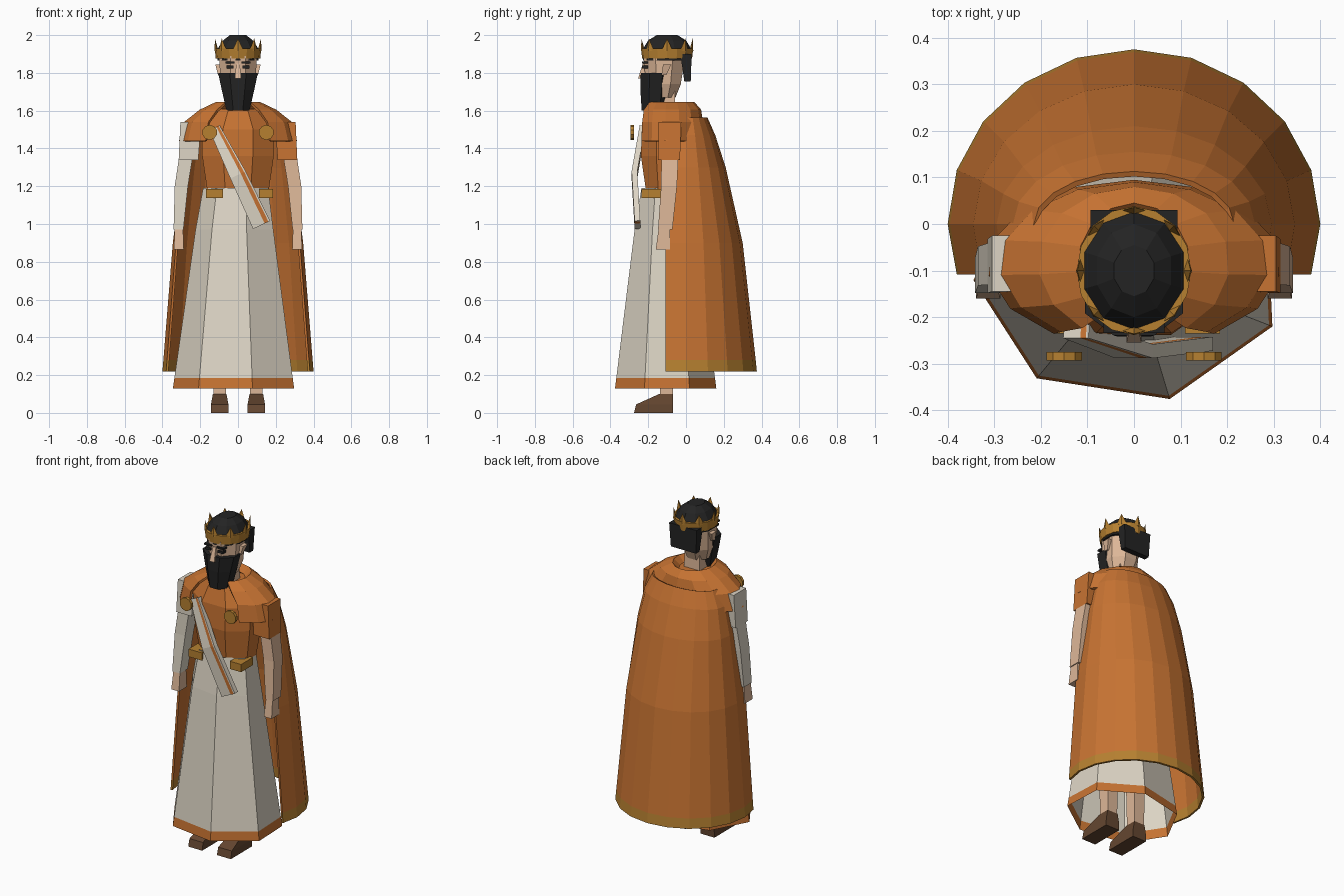
import bpy, bmesh, math
from mathutils import Matrix, Vector

if "Cube" in bpy.data.objects:
    bpy.data.objects.remove(bpy.data.objects["Cube"])


def mat(name, r, g, b):
    m = bpy.data.materials.new(name)
    lin = [((c / 255 + 0.055) / 1.055) ** 2.4 for c in (r, g, b)]
    m.diffuse_color = (*lin, 1)
    m.use_nodes = True
    m.node_tree.nodes["Principled BSDF"].inputs["Base Color"].default_value = m.diffuse_color
    return m


ORANGE = mat("orange_cloth", 199, 115, 50)
IVORY = mat("ivory_cloth", 221, 213, 197)
SKIN = mat("skin", 221, 183, 152)
GOLD = mat("gold", 182, 128, 48)
BROWN = mat("brown_leather", 100, 70, 48)
BLACK = mat("black_hair", 35, 35, 35)


def finish(name, bm, mats):
    me = bpy.data.meshes.new(name)
    bm.to_mesh(me)
    bm.free()
    for m in mats:
        me.materials.append(m)
    ob = bpy.data.objects.new(name, me)
    bpy.context.collection.objects.link(ob)
    return ob


def loft(name, rings, mats, n=8, phase=0.0, arc=360, caps=True, band=None, min_y=None):
    """Skin rings (z, cx, cy, rx, ry) from low to high; band maps ring step to material."""
    bm = bmesh.new()
    closed = arc == 360
    count = n if closed else n + 1
    rows = []
    for z, cx, cy, rx, ry in rings:
        row = []
        for i in range(count):
            a = math.radians(phase + arc * i / n)
            y = cy + ry * math.sin(a)
            if min_y is not None and i in (0, n):
                y = min_y
            row.append(bm.verts.new((cx + rx * math.cos(a), y, z)))
        rows.append(row)
    for k in range(len(rows) - 1):
        for i in range(n):
            j = (i + 1) % count
            f = bm.faces.new((rows[k][i], rows[k][j], rows[k + 1][j], rows[k + 1][i]))
            f.material_index = band(k) if band else 0
    if caps and closed:
        bm.faces.new(rows[0][::-1])
        bm.faces.new(rows[-1])
    return finish(name, bm, mats)


def post(name, rings, m):
    """Square section limb: rings of (z, cx, cy, half_x, half_y)."""
    r2 = math.sqrt(2)
    return loft(name, [(z, x, y, a * r2, b * r2) for z, x, y, a, b in rings], [m], 4, 45)


def box(name, lo, hi, m):
    cx, cy = (lo[0] + hi[0]) / 2, (lo[1] + hi[1]) / 2
    hx, hy = (hi[0] - lo[0]) / 2, (hi[1] - lo[1]) / 2
    return post(name, [(lo[2], cx, cy, hx, hy), (hi[2], cx, cy, hx, hy)], m)


def thicken(ob, t):
    s = ob.modifiers.new("thickness", "SOLIDIFY")
    s.thickness = t
    s.offset = -1


# Seven-sided skirt with an orange hem
loft("skirt", [(0.13, -0.01, -0.11, 0.335, 0.275), (0.185, -0.01, -0.11, 0.327, 0.268),
               (0.97, -0.01, -0.11, 0.215, 0.168), (1.19, -0.005, -0.11, 0.18, 0.13)],
     [IVORY, ORANGE], 7, -75, caps=False, band=lambda k: 1 if k == 0 else 0)

# Tunic
loft("tunic", [(1.17, 0, -0.1, 0.175, 0.12), (1.36, 0, -0.1, 0.205, 0.15),
               (1.5, 0, -0.1, 0.21, 0.145), (1.61, 0, -0.1, 0.13, 0.11)], [ORANGE], 8, 22.5)

# Long cape, open at the front, with a gold hem
cape = loft("cape", [(0.22, 0, 0, 0.40, 0.375), (0.28, 0, 0, 0.395, 0.369),
                     (0.9, 0, 0, 0.345, 0.30), (1.3, 0, 0, 0.295, 0.21),
                     (1.47, 0, 0, 0.26, 0.155), (1.565, 0, 0, 0.215, 0.113)],
            [ORANGE, GOLD], 12, -18, 216, band=lambda k: 1 if k == 0 else 0, min_y=-0.108)
thicken(cape, 0.012)

# Shoulder mantle, open over the chest
mantle = loft("mantle", [(1.44, 0, -0.085, 0.315, 0.18), (1.54, 0, -0.085, 0.288, 0.175),
                         (1.605, 0, -0.085, 0.205, 0.165), (1.645, 0, -0.085, 0.12, 0.13),
                         (1.61, 0, -0.085, 0.085, 0.095)], [ORANGE], 12, -57, 294)
thicken(mantle, 0.015)

# Arms: one bare forearm, one long sleeve
for side, s, upper, fore in (("left", 1, ORANGE, SKIN), ("right", -1, IVORY, IVORY)):
    post(side + "_sleeve", [(1.34, s * 0.262, -0.09, 0.052, 0.058),
                            (1.54, s * 0.25, -0.085, 0.055, 0.06)], upper)
    post(side + "_forearm", [(0.97, s * 0.315, -0.11, 0.026, 0.038),
                             (1.2, s * 0.3, -0.09, 0.035, 0.042),
                             (1.36, s * 0.275, -0.085, 0.036, 0.045)], fore)
    post(side + "_hand", [(0.865, s * 0.313, -0.122, 0.026, 0.038),
                          (0.975, s * 0.313, -0.115, 0.022, 0.03)], SKIN)
    # Legs and wedge shoes
    post(side + "_leg", [(0.07, s * 0.097, -0.103, 0.033, 0.033),
                         (0.9, s * 0.097, -0.103, 0.045, 0.045)], SKIN)
    post(side + "_shoe", [(0.0, s * 0.097, -0.172, 0.047, 0.103),
                          (0.045, s * 0.097, -0.166, 0.046, 0.098),
                          (0.1, s * 0.097, -0.105, 0.036, 0.037)], BROWN)
    # Brooch disc facing forward
    bm = bmesh.new()
    bmesh.ops.create_cone(bm, cap_ends=True, segments=10, radius1=0.04, radius2=0.04, depth=0.018,
                          matrix=Matrix.Translation((s * 0.15, -0.284, 1.485))
                          @ Matrix.Rotation(math.pi / 2, 4, "X"))
    finish(side + "_brooch", bm, [GOLD])
    # Eyes, brows and ears
    box(side + "_eye", (s * 0.042 - 0.018, -0.232, 1.824), (s * 0.042 + 0.018, -0.2, 1.838), BLACK)
    box(side + "_brow", (s * 0.042 - 0.024, -0.234, 1.85), (s * 0.042 + 0.024, -0.2, 1.86), BLACK)
    post(side + "_ear", [(1.79, s * 0.1, -0.115, 0.006, 0.012),
                         (1.845, s * 0.107, -0.1, 0.013, 0.022)], SKIN)

# Belt pieces showing at the waist
box("belt_right", (-0.17, -0.235, 1.138), (-0.08, -0.12, 1.185), GOLD)
box("belt_left", (0.11, -0.235, 1.138), (0.185, -0.12, 1.185), GOLD)

# Diagonal sash: bands across its width, with an orange stripe
path = [Vector((-0.125, -0.245, 1.51)), Vector((0.0, -0.288, 1.26)), Vector((0.125, -0.272, 0.995))]
across = Vector((0.9, 0, 0.43)).normalized()
bm = bmesh.new()
rows = [[bm.verts.new(p + across * w * k) for w in (-0.05, 0.018, 0.04, 0.05)]
        for p, k in zip(path, (0.6, 0.9, 1.0))]
for a, b in zip(rows, rows[1:]):
    for i in range(3):
        f = bm.faces.new((a[i], b[i], b[i + 1], a[i + 1]))
        f.material_index = 1 if i == 1 else 0
sash = finish("sash", bm, [IVORY, ORANGE])
thicken(sash, 0.03)

# Neck, head and nose
post("neck", [(1.55, 0, -0.1, 0.055, 0.045), (1.72, 0, -0.1, 0.05, 0.04)], SKIN)
loft("head", [(1.67, 0, -0.125, 0.075, 0.075), (1.74, 0, -0.12, 0.1, 0.1),
              (1.89, 0, -0.115, 0.108, 0.12)], [SKIN], 8, 22.5)
post("nose", [(1.77, 0, -0.232, 0.016, 0.022), (1.85, 0, -0.22, 0.01, 0.008)], SKIN)

# Beard tapering down from the cheeks
loft("beard", [(1.6, 0, -0.168, 0.066, 0.072), (1.71, 0, -0.162, 0.093, 0.086),
               (1.8, 0, -0.158, 0.114, 0.088)], [BLACK], 8, 22.5)

# Hair cap and the block hanging at the back
loft("hair_cap", [(1.865, 0, -0.1, 0.114, 0.129), (1.93, 0, -0.1, 0.112, 0.126),
                  (1.972, 0, -0.1, 0.083, 0.1), (2.0, 0, -0.1, 0.045, 0.055)], [BLACK], 10, 18)
post("back_hair", [(1.755, 0, 0.008, 0.085, 0.017), (1.9, 0, 0.0, 0.093, 0.03)], BLACK)

# Crown band with flared points
crown = loft("crown_band", [(1.875, 0, -0.1, 0.118, 0.132), (1.93, 0, -0.1, 0.123, 0.138)],
             [GOLD], 16)
thicken(crown, 0.008)
for i in range(8):
    a = math.radians(45 * i)
    bm = bmesh.new()
    bmesh.ops.create_cone(bm, cap_ends=True, segments=4, radius1=0.03, radius2=0, depth=0.065,
                          matrix=Matrix.Translation((0.118 * math.cos(a), -0.1 + 0.132 * math.sin(a), 1.95))
                          @ Matrix.Rotation(a, 4, "Z") @ Matrix.Rotation(0.12, 4, "Y")
                          @ Matrix.Diagonal((0.35, 1, 1, 1)))
    finish("crown_point_%d" % (i + 1), bm, [GOLD])
